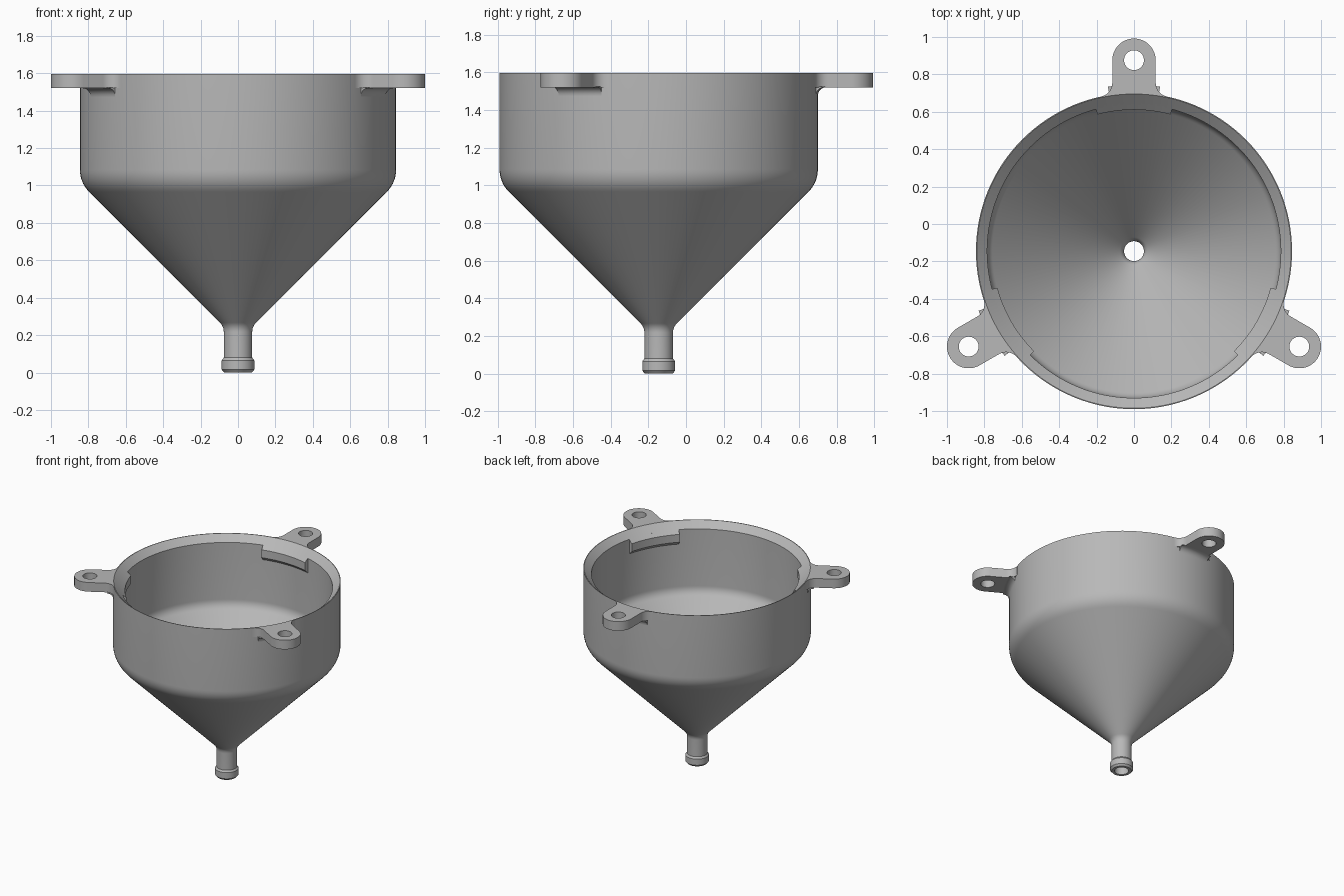
import bpy, bmesh
from math import sin, cos, pi, radians, asin, sqrt, tan
from mathutils import Vector, Matrix

cube = bpy.data.objects.get("Cube")
if cube:
    bpy.data.objects.remove(cube, do_unlink=True)

AXIS_Y = -0.145            # funnel axis
TOP = 1.595                # rim height
R = 0.845                  # outer wall radius
LUG_ANGLES = [radians(a) for a in (90, 210, 330)]

grey = bpy.data.materials.new("plain_grey")
grey.use_nodes = True
colour = (0.48, 0.48, 0.48, 1)
grey.diffuse_color = colour
grey.node_tree.nodes["Principled BSDF"].inputs["Base Color"].default_value = colour


def arc(cx, cy, r, a0, a1, n):
    """Points on an arc, angles in radians."""
    return [(cx + r * cos(a0 + (a1 - a0) * i / n),
             cy + r * sin(a0 + (a1 - a0) * i / n)) for i in range(n + 1)]


def rounded(prev, corner, nxt, t, n=8):
    """Replace a profile corner by a smooth curve reaching t along each leg."""
    p, c, q = Vector(prev), Vector(corner), Vector(nxt)
    a, b = c + (p - c).normalized() * t, c + (q - c).normalized() * t
    pts = []
    for i in range(n + 1):
        s = i / n
        pts.append(tuple(a * (1 - s) ** 2 + c * 2 * s * (1 - s) + b * s ** 2))
    return pts


def finish(obj, angle=0.0):
    obj.location = (0, AXIS_Y, 0)
    obj.rotation_euler.z = angle
    bpy.ops.object.select_all(action="DESELECT")
    obj.select_set(True)
    bpy.context.view_layer.objects.active = obj
    bpy.ops.object.shade_smooth_by_angle(angle=radians(30))


def revolve(name, profile, half_angle, steps, angle=0.0):
    """Spin a closed (radius, height) profile about z; pi gives a full turn."""
    full = half_angle >= pi
    bm = bmesh.new()
    rings = []
    for i in range(steps if full else steps + 1):
        a = -half_angle + 2 * half_angle * i / steps
        rings.append([bm.verts.new((r * cos(a), r * sin(a), z)) for r, z in profile])
    n = len(profile)
    for i in range(steps):
        A, B = rings[i], rings[(i + 1) % len(rings)]
        for j in range(n):
            k = (j + 1) % n
            bm.faces.new((A[j], A[k], B[k], B[j]))
    if not full:
        bm.faces.new(rings[0])
        bm.faces.new(rings[-1][::-1])
    bmesh.ops.recalc_face_normals(bm, faces=bm.faces)
    mesh = bpy.data.meshes.new(name)
    bm.to_mesh(mesh)
    bm.free()
    mesh.materials.append(grey)
    obj = bpy.data.objects.new(name, mesh)
    bpy.context.collection.objects.link(obj)
    finish(obj, angle)


# Funnel body: nozzle, cone and cylindrical wall as one shell
stem, bore, inner = 0.076, 0.053, 0.785
out_low, out_high = (stem, stem + 0.17), (R, R + 0.17)
in_low, in_high = (bore, bore + 0.255), (inner, inner + 0.255)
body = [(bore, 0), (0.074, 0), (0.087, 0.015), (0.087, 0.065), (stem, 0.08)]
body += rounded((stem, 0.08), out_low, out_high, 0.03)
body += rounded(out_low, out_high, (R, TOP), 0.07)
body += [(R, TOP), (0.84, TOP), (inner, 1.545)]
body += rounded((inner, 1.545), in_high, in_low, 0.04)
body += rounded(in_high, in_low, (bore, 0), 0.03)
revolve("funnel_body", body, pi, 128)


def lug_outline():
    """Flared neck with a round end, pointing along +x."""
    w, f, reach = 0.116, 0.075, 1.0207
    cy = w + f
    cx = sqrt((R + f) ** 2 - cy ** 2)
    touch = asin(cy / (R + f))
    flare = arc(cx, cy, f, 1.5 * pi, pi + touch, 10)
    pts = [(x, -y) for x, y in reversed(flare)]
    pts += arc(reach, 0, w, -pi / 2, pi / 2, 28)
    pts += flare
    pts += arc(0, 0, R - 0.003, touch, -touch, 12)
    return pts, arc(reach, 0, 0.053, 0, 2 * pi, 32)[:-1]


def make_lug(name, angle):
    curve = bpy.data.curves.new(name, "CURVE")
    curve.dimensions = "2D"
    curve.fill_mode = "BOTH"
    curve.extrude = 0.0375
    for pts in lug_outline():
        s = curve.splines.new("POLY")
        s.points.add(len(pts) - 1)
        for p, (x, y) in zip(s.points, pts):
            p.co = (x, y, 0, 1)
        s.use_cyclic_u = True
    obj = bpy.data.objects.new(name, curve)
    bpy.context.collection.objects.link(obj)
    bpy.ops.object.select_all(action="DESELECT")
    obj.select_set(True)
    bpy.context.view_layer.objects.active = obj
    bpy.ops.object.convert(target="MESH")
    obj = bpy.context.view_layer.objects.active
    # Weld the caps to the sides and lift to the rim
    bm = bmesh.new()
    bm.from_mesh(obj.data)
    bmesh.ops.remove_doubles(bm, verts=bm.verts, dist=0.0001)
    bmesh.ops.recalc_face_normals(bm, faces=bm.faces)
    bm.transform(Matrix.Translation((0, 0, TOP - 0.0375)))
    bm.to_mesh(obj.data)
    bm.free()
    obj.data.materials.clear()
    obj.data.materials.append(grey)
    finish(obj, angle)


# Concave support under each lug, and catch tab inside the rim
f, low = 0.045, TOP - 0.075
support = [(R - 0.003, low + 0.003), (R - 0.003, low - f)]
support += arc(R + f, low - f, f, pi, pi / 2, 8) + [(R + f, low + 0.003)]
tab = [(0.795, 1.554), (0.756, 1.519), (0.756, 1.455), (0.795, 1.416)]

for side, a in zip(("back", "right", "left"), LUG_ANGLES):
    make_lug(side + "_mounting_lug", a)
    revolve(side + "_lug_support", support, radians(9), 8, a)
    revolve(side + "_catch_tab", tab, radians(15), 12, a)
